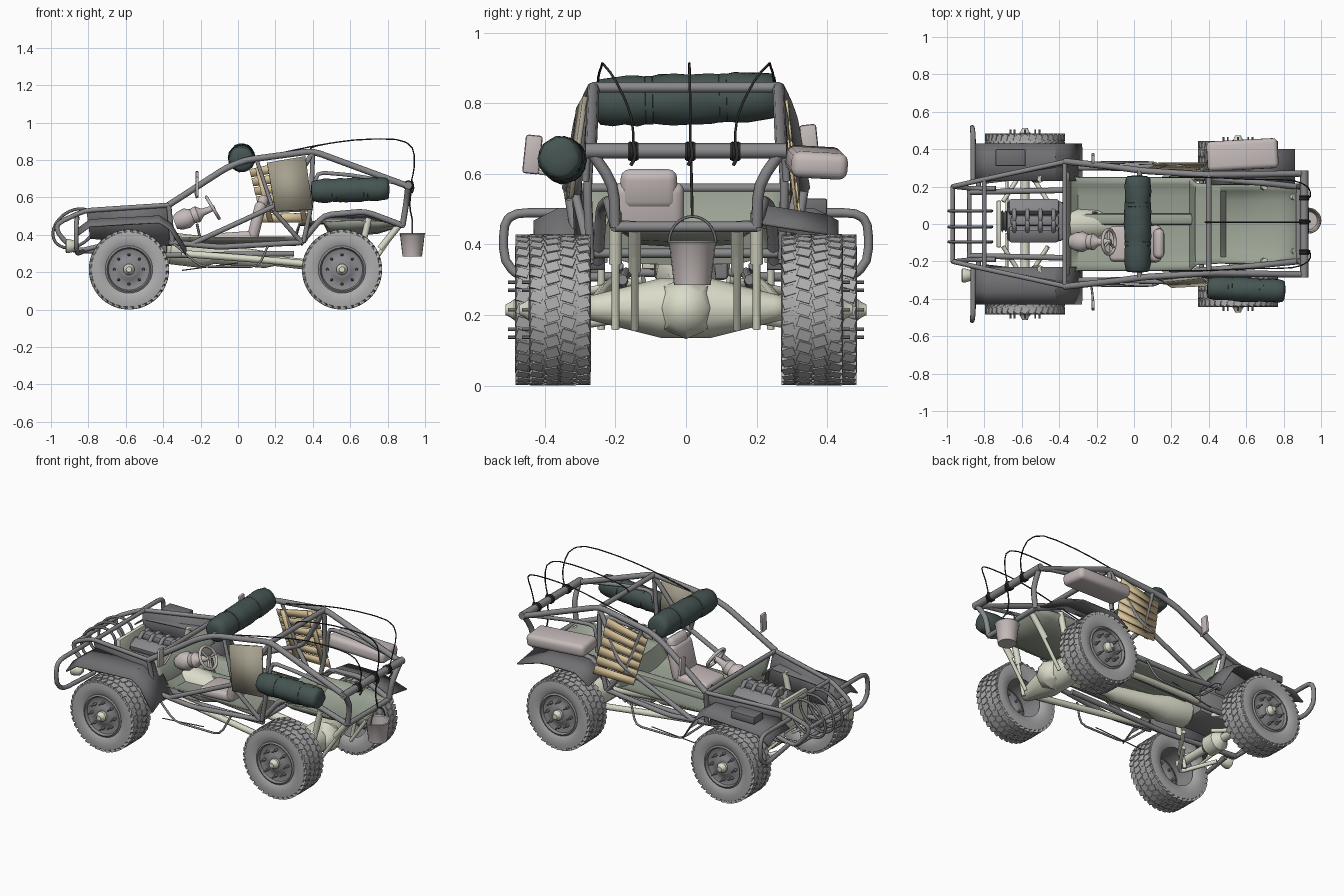
import bpy, bmesh, math, random
from math import sin, cos, pi, radians
from mathutils import Vector, Matrix

if "Cube" in bpy.data.objects:
    bpy.data.objects.remove(bpy.data.objects["Cube"])

random.seed(4)
MATS = {}
COL = dict(olive=(.33, .37, .30), cream=(.70, .71, .58), clay=(.56, .50, .49), canvas=(.06, .09, .085), rubber=(.42, .42, .42),
           dark=(.16, .16, .17), wood=(.70, .55, .32), khaki=(.38, .35, .27), black=(.03, .03, .03), steel=(.25, .25, .26))

def finish(ob, mat=None, angle=35):
    if mat:
        if mat not in MATS:
            MATS[mat] = bpy.data.materials.new(mat)
            MATS[mat].diffuse_color = (*COL[mat], 1)
        ob.data.materials.append(MATS[mat])
    bpy.ops.object.select_all(action='DESELECT')
    bpy.context.view_layer.objects.active = ob
    ob.select_set(True)
    if ob.type == 'CURVE':
        bpy.ops.object.convert(target='MESH')
        ob = bpy.context.object
    bpy.ops.object.shade_smooth_by_angle(angle=radians(angle))
    return ob

def from_bm(name, bm, mat=None, angle=35):
    bmesh.ops.recalc_face_normals(bm, faces=bm.faces)
    me = bpy.data.meshes.new(name)
    bm.to_mesh(me)
    bm.free()
    ob = bpy.data.objects.new(name, me)
    bpy.context.collection.objects.link(ob)
    return finish(ob, mat, angle)

def rounded(pts, rad):
    pts = [Vector(p) for p in pts]
    out = [pts[0]]
    for a, b, c in zip(pts, pts[1:], pts[2:]):
        p = b + (a - b).normalized() * min(rad, .4 * (a - b).length)
        q = b + (c - b).normalized() * min(rad, .4 * (c - b).length)
        out += [p, (p + q) / 4 + b / 2, q]
    return out + [pts[-1]]

def tube(name, pts, r=.014, mat='steel', mirror=True, rad=.04, closed=False):
    cu = bpy.data.curves.new(name, 'CURVE')
    cu.dimensions, cu.bevel_depth, cu.bevel_resolution, cu.use_fill_caps = '3D', r, 2, True
    pts = [Vector(p) for p in pts] if closed else rounded(pts, rad)
    for s in ((1, -1) if mirror else (1,)):
        sp = cu.splines.new('POLY')
        sp.points.add(len(pts) - 1)
        sp.use_cyclic_u = closed
        for q, p in zip(sp.points, pts):
            q.co = (p.x, p.y * s, p.z, 1)
    ob = bpy.data.objects.new(name, cu)
    bpy.context.collection.objects.link(ob)
    return finish(ob, mat, 50)

def revolve(bm, prof, M, seg=24, lump=0):
    rings = []
    for r, t in prof:
        rings.append([bm.verts.new(M @ Vector(((r + random.uniform(-lump, lump)) * cos(2 * pi * i / seg),
                      (r + random.uniform(-lump, lump)) * sin(2 * pi * i / seg), t))) for i in range(seg)])
    for a, b in zip(rings, rings[1:]):
        for i in range(seg):
            bm.faces.new((a[i], a[i - 1], b[i - 1], b[i]))
    for e, (r, t) in ((rings[0], prof[0]), (rings[-1], prof[-1])):
        if r < .1:
            bm.faces.new(e)

def axis_matrix(loc, axis):
    return Matrix.Translation(loc) @ Vector(axis).to_track_quat('Z', 'Y').to_matrix().to_4x4()

def lathe(name, prof, loc, axis, mat=None, seg=24, lump=0, angle=35):
    bm = bmesh.new()
    revolve(bm, prof, axis_matrix(loc, axis), seg, lump)
    return from_bm(name, bm, mat, angle)

def box(name, lo, hi, mat=None, bevel=.006, rot=(0, 0, 0), seg=2):
    bm = bmesh.new()
    lo, hi = Vector(lo), Vector(hi)
    bmesh.ops.create_cube(bm, size=1, matrix=Matrix.Diagonal((*(hi - lo), 1)))
    bmesh.ops.bevel(bm, geom=bm.edges[:], offset=bevel, segments=seg, affect='EDGES', profile=.5)
    ob = from_bm(name, bm, mat)
    ob.location, ob.rotation_euler = (lo + hi) / 2, [radians(a) for a in rot]
    return ob

def sheet(name, rows, mat, thick=.008, angle=30):
    bm = bmesh.new()
    vs = [[bm.verts.new(p) for p in row] for row in rows]
    for a, b in zip(vs, vs[1:]):
        for i in range(len(a) - 1):
            bm.faces.new((a[i], a[i + 1], b[i + 1], b[i]))
    ob = from_bm(name, bm, mat, angle)
    m = ob.modifiers.new('thickness', 'SOLIDIFY')
    m.thickness, m.offset = thick, 0
    return ob

# wheels: tyre with shallow tread lugs, dished rim, bolts, hub
half = [(.115, .07), (.135, .082), (.17, .088), (.2, .084), (.21, .068)]
tyre = [(r, -t) for r, t in half] + half[::-1]
rim = [(.127, -.06), (.127, .078), (.117, .084), (.11, .068), (.09, .062), (.06, .066), (.05, .074), (.03, .076)]
for place, x, yc in (('front', -.583, .397), ('rear', .556, .357)):
    for s in (1, -1):
        M = axis_matrix((x, s * yc, .215), (0, s, 0))
        bm = bmesh.new()
        revolve(bm, tyre, M, 48)
        for i in range(36):
            for k, (t, w, d, off) in enumerate(((.066, .034, .028, 0), (.022, .038, .031, .5), (-.022, .038, .031, 0), (-.066, .034, .028, .5))):
                L = Matrix.Rotation(2 * pi * (i + off) / 36, 4, 'Z') @ Matrix.Translation((.207 - .001 * (k in (0, 3)), 0, t))
                L = L @ Matrix.Rotation(.3 if k % 2 else -.3, 4, 'X')
                bmesh.ops.create_cube(bm, size=1, matrix=M @ L @ Matrix.Diagonal((.014, d, w, 1)))
        from_bm(place + '_tyre', bm, 'rubber')
        bm = bmesh.new()
        revolve(bm, rim, M, 32)
        for i in range(8):
            B = M @ Matrix.Rotation(i * pi / 4, 4, 'Z') @ Matrix.Translation((.078, 0, 0))
            revolve(bm, [(.008, .05), (.008, .08), (.005, .085), (.005, .108)], B, 6)
        from_bm(place + '_rim', bm, 'steel')
        lathe(place + '_hub', [(.03, .06), (.03, .09), (.022, .1), (.015, .115)], (x, s * yc, .215), (0, s, 0), 'cream', 16)

# axles, drivetrain and suspension
ax = [(.012, -.29), (.035, -.27), (.04, -.25), (.085, -.07), (.085, 0)]
lathe('rear_axle', ax + [(r, -t) for r, t in ax[-2::-1]], (.556, 0, .22), (0, 1, 0), 'cream', 12)
lathe('differential', [(.03, -.07), (.075, -.05), (.088, 0), (.088, .03), (.06, .075), (.02, .095)], (.58, 0, .22), (1, 0, 0), 'cream', 8)
lathe('front_axle', [(.025, -.31), (.025, -.08), (.06, -.04), (.06, .04), (.025, .08), (.025, .31)], (-.583, 0, .22), (0, 1, 0), 'cream', 12)
lathe('gearbox_and_shaft', [(.04, -.4), (.085, -.36), (.085, -.2), (.055, -.12), (.045, .15), (.028, .2), (.028, .5)], (0, 0, .285), (1, 0, -.12), 'cream', 16)
tube('trailing_arm', [(-.3, .19, .3), (.1, .23, .27), (.52, .26, .23)], .019, 'cream')
tube('front_upper_arm', [(-.7, .12, .3), (-.58, .31, .26), (-.46, .12, .3)], .012, 'cream')
tube('front_lower_arm', [(-.7, .12, .2), (-.58, .31, .17), (-.46, .12, .2)], .012, 'cream')
tube('steering_rod', [(-.68, .3, .22), (-.68, .05, .25)], .008, 'cream')
for x0, z0, x1, y in ((.7, .49, .63, .2), (.86, .45, .66, .145), (-.5, .5, -.57, .24)):
    tube('shock_body', [(x0, y, z0), ((x0 + x1) / 2, y, (z0 + .2) / 2)], .018, 'cream')
    tube('shock_rod', [(x0, y, z0), (x1, y, .16)], .011, 'cream')

# tub with firewall, bench and rear deck
rows = []
for x, w, z, lip in ((-.37, .29, .565, 0), (-.34, .26, .38, .02), (-.3, .25, .345, .04), (.3, .25, .345, .04), (.33, .22, .45, .02),
                     (.46, .21, .46, .01), (.49, .21, .40, .07), (.6, .21, .395, .08), (.75, .21, .41, .06), (.88, .2, .45, .01)):
    rows.append([(x, y * w, z + l * lip) for y, l in ((-1, 1), (-.85, .5), (-.6, .1), (0, 0), (.6, .1), (.85, .5), (1, 1))])
sheet('body_tub', rows, 'olive')
box('tunnel', (-.34, -.005, .34), (.32, .055, .39), 'olive', .015)
tube('gear_lever', [(-.2, .06, .37), (-.22, .06, .46)], .007, 'dark', False)

# front and rear mudguards
for s in (1, -1):
    prof = [(-.86, .43), (-.79, .48), (-.42, .5), (-.36, .46), (-.28, .33)]
    sheet('front_mudguard', [[(x, s * .23, z), (x, s * .36, z), (x, s * .43, z - .035)] for x, z in prof], 'dark')
    sheet('hood_side', [[(-.79, s * .22, .38), (-.81, s * .235, .53)], [(-.36, s * .27, .34), (-.36, s * .33, .56)]], 'dark')
sheet('rear_mudguard', [[(x, .21, z + .01), (x, .4, z - .02)] for x, z in ((.38, .44), (.47, .5), (.7, .5), (.86, .45))], 'dark')
box('air_box', (-.74, .31, .485), (-.58, .4, .53), 'dark')

# roll cage
tube('cage_side_rail', [(-.37, .335, .56), (-.06, .30, .76), (.04, .285, .80), (.40, .262, .848), (.91, .27, .66)], .017)
for nm, x, y, z, r in (('cowl', -.37, .335, .56, .013), ('roof_front', .03, .285, .8, .013), ('roof_rear', .4, .262, .845, .015),
                       ('rear', .91, .285, .665, .022), ('tail', .88, .2, .45, .015), ('mid', .36, .26, .375, .013)):
    tube(nm + '_crossbar', [(x, -y, z), (x, y, z)], r, mirror=False)
tube('rear_leg', [(.91, .27, .665), (.9, .205, .57), (.88, .2, .45)], .016)
tube('rear_arch', [(.33, .25, .35), (.46, .24, .505), (.68, .22, .525), (.88, .2, .45)], .016)
tube('shoulder_rail', [(.4, .285, .58), (.42, .275, .735), (.6, .275, .72), (.9, .27, .67)], .011)
tube('side_diagonal', [(.4, .262, .84), (.23, .31, .57), (-.25, .3, .35)], .014)
tube('rear_pillar', [(.4, .262, .84), (.39, .28, .55), (.35, .27, .36)], .013)
tube('side_brace', [(.19, .31, .53), (.34, .27, .36)], .013)
tube('roof_brace', [(.1, .28, .8), (.19, .31, .53)], .011)
tube('sill', [(-.37, .3, .36), (-.1, .3, .335), (.34, .27, .36)], .015)
tube('cowl_post', [(-.37, .335, .56), (-.35, .3, .35)], .014)
tube('lower_chassis_rail', [(-.88, .17, .32), (-.4, .18, .29), (.3, .18, .3)], .015)
tube('step_bar', [(-.34, .31, .35), (-.2, .33, .23), (.11, .33, .23), (.16, .3, .34)], .006)
tube('step_stay', [(-.3, .3, .21), (0, .33, .25)], .003, 'dark')

# nose frame, hoops and corner guards
tube('hood_rail', [(-.36, .335, .56), (-.82, .235, .53), (-.97, .2, .46), (-.965, .2, .41), (-.87, .19, .31), (-.74, .19, .34)], .013)
for x, y, z in ((-.97, .2, .45), (-.88, .19, .32), (-.8, .24, .53)):
    tube('nose_crossbar', [(x, -y, z), (x, y, z)], .012, mirror=False)
for y in (.07, -.015, -.095):
    tube('nose_hoop', [(-.875 + .115 * cos(a), y, .435 + .1 * sin(a) + .03 * cos(a)) for a in [i * pi / 12 for i in range(24)]],
         .008, 'dark', False, closed=True)
tube('corner_guard', [(-.86, .22, .49), (-.86, .485, .49), (-.865, .517, .46), (-.865, .517, .35), (-.86, .46, .30), (-.83, .2, .31)], .013)
lathe('headlamp', [(.012, .05), (.028, .035), (.038, 0), (.038, -.012), (.03, -.018)], (-.905, -.275, .34), (1, 0, 0), 'cream', 16)

# engine and radiator
box('engine_block', (-.68, -.09, .3), (-.38, .12, .46), 'steel', .012)
for y, a in ((-.055, 25), (.09, -25)):
    box('cylinder_head', (-.67, y - .04, .44), (-.4, y + .04, .5), 'steel', .015, (a, 0, 0))
    for i in range(4):
        tube('intake_runner', [(-.64 + i * .07, y, .48), (-.64 + i * .07, .0175 + (y - .0175) * .4, .535), (-.64 + i * .07, .0175, .52)], .012, 'steel', False)
box('intake_plenum', (-.66, -.01, .49), (-.4, .045, .53), 'steel', .012)
lathe('fan_pulley', [(.05, -.015), (.06, -.01), (.045, 0), (.06, .01), (.05, .015)], (-.695, .015, .42), (1, 0, 0), 'dark', 20)
box('radiator', (-.735, -.125, .33), (-.71, .125, .51), 'cream')

# seat and steering
box('seat_cushion', (-.13, -.2, .36), (.1, -.01, .415), 'clay', .022, (0, -4, 0), 3)
box('seat_back', (.07, -.205, .37), (.13, -.005, .58), 'clay', .028, (0, 14, 0), 3)
box('seat_top', (.1, -.185, .5), (.155, -.025, .615), 'clay', .026, (0, 14, 0), 3)
lathe('steering_column', [(.035, -.03), (.05, 0), (.055, .04), (.04, .07), (.045, .1), (.02, .13), (.014, .2)], (-.31, -.095, .475), (1, 0, .38), 'clay', 16)
C, N = Vector((-.135, -.095, .545)), axis_matrix((-.135, -.095, .545), (1, 0, .6))
tube('steering_wheel', [N @ Vector((.066 * cos(i * pi / 12), .066 * sin(i * pi / 12), 0)) for i in range(24)], .009, 'clay', False, closed=True)
for a in (0, 2.1, 4.2):
    tube('steering_spoke', [C, N @ Vector((.066 * cos(a), .066 * sin(a), 0))], .007, 'clay', False)

# mirrors
for y, z in ((-.435, .655), (.35, .685)):
    s = 1 if y > 0 else -1
    box('side_mirror', (-.228, y - .024, z - .055), (-.21, y + .024, z + .055), 'clay', .008, (6 * s, 0, 0))
    tube('mirror_arm', [(-.22, y, z - .04), (-.22, y - s * .04, z - .06), (-.23, s * .315, z - .02)], .006, 'clay', False)

# rolled bags with straps
def roll(name, loc, axis, L, R):
    n = 14
    prof = [(R * .3, -L - .004), (R * .75, -L)]
    for i in range(n + 1):
        t = -1 + 2 * i / n
        prof.append((R * (.9 if i in (4, 10) else 1 - .12 * abs(t) ** 6), t * L * .96))
    lathe(name, prof + [(R * .75, L), (R * .3, L + .004)], loc, axis, 'canvas', 18, .0035, 60)
    for k in (4, 10):
        p = Vector(loc) + Vector(axis).normalized() * (-1 + 2 * k / n) * L * .96
        lathe('bag_strap', [(R * .9, -.012), (R * .97, -.01), (R * .97, .01), (R * .9, .012)], p, axis, 'canvas', 18)

roll('roof_bag', (.02, 0, .812), (0, 1, .03), .255, .072)
roll('side_bag', (.6, -.35, .64), (1, -.04, .03), .205, .064)
box('fuel_tank', (.39, .29, .595), (.77, .45, .67), 'clay', .025, (-3, 3, 3), 3)

# side board and slatted panel
sheet('side_board', [[(.155, -.305, .785), (.36, -.285, .82)], [(.2, -.335, .525), (.40, -.325, .535)]], 'khaki', .014)
def slat_point(u, v, off=0):
    return (.06 + .27 * u + .07 * v, .285 + .04 * v + off, .75 + .06 * u - .29 * v - .06 * u * v)
for i in range(6):
    v = i / 6
    sheet('slat', [[slat_point(0, v), slat_point(1, v)], [slat_point(0, v + .145), slat_point(1, v + .145)]], 'wood', .007)
for u in (.12, .8):
    sheet('slat_batten', [[slat_point(u, 0, -.009), slat_point(u + .1, 0, -.009)], [slat_point(u, .97, -.009), slat_point(u + .1, .97, -.009)]], 'wood', .009)

# whip antennas tied to the rear bar
for y0, y1 in ((-.25, -.15), (.01, .012), (.25, .14)):
    ym = y0 * .95
    tube('whip_antenna', [(.38 if y1 == .012 else .15, y0, .85 if y1 == .012 else .82), (.4, y0, .875), (.62, ym, .91), (.86, ym, .915),
         (.94, (y0 + y1) / 2, .87), (.945, y1, .76), (.92, y1, .66)], .0035, 'black', False, .12)
    lathe('antenna_tie', [(.024, -.015), (.028, -.008), (.025, 0), (.028, .008), (.024, .015)], (.91, y1, .664), (0, 1, 0), 'black', 12)
    tube('tie_end', [(.93, y1, .69), (.94, y1 + .008, .65), (.93, y1 - .006, .625)], .005, 'black', False)

# hanging bucket
lathe('bucket', [(.052, -.06), (.066, .055), (.07, .06), (.066, .065), (.06, .06), (.048, -.05)], (.932, .018, .345), (0, 0, 1), 'clay', 20)
tube('bucket_handle', [(.932, .018 + .067 * cos(a), .405 + .075 * sin(a)) for a in [i * pi / 10 for i in range(11)]], .004, 'dark', False, .01)
tube('bucket_rope', [(.93, .014, .66), (.915, .016, .56), (.932, .018, .48)], .004, 'black', False)

for m in bpy.data.materials:
    if m.users and not m.is_grease_pencil:
        m.use_nodes = True
        m.node_tree.nodes["Principled BSDF"].inputs["Base Color"].default_value = m.diffuse_color
